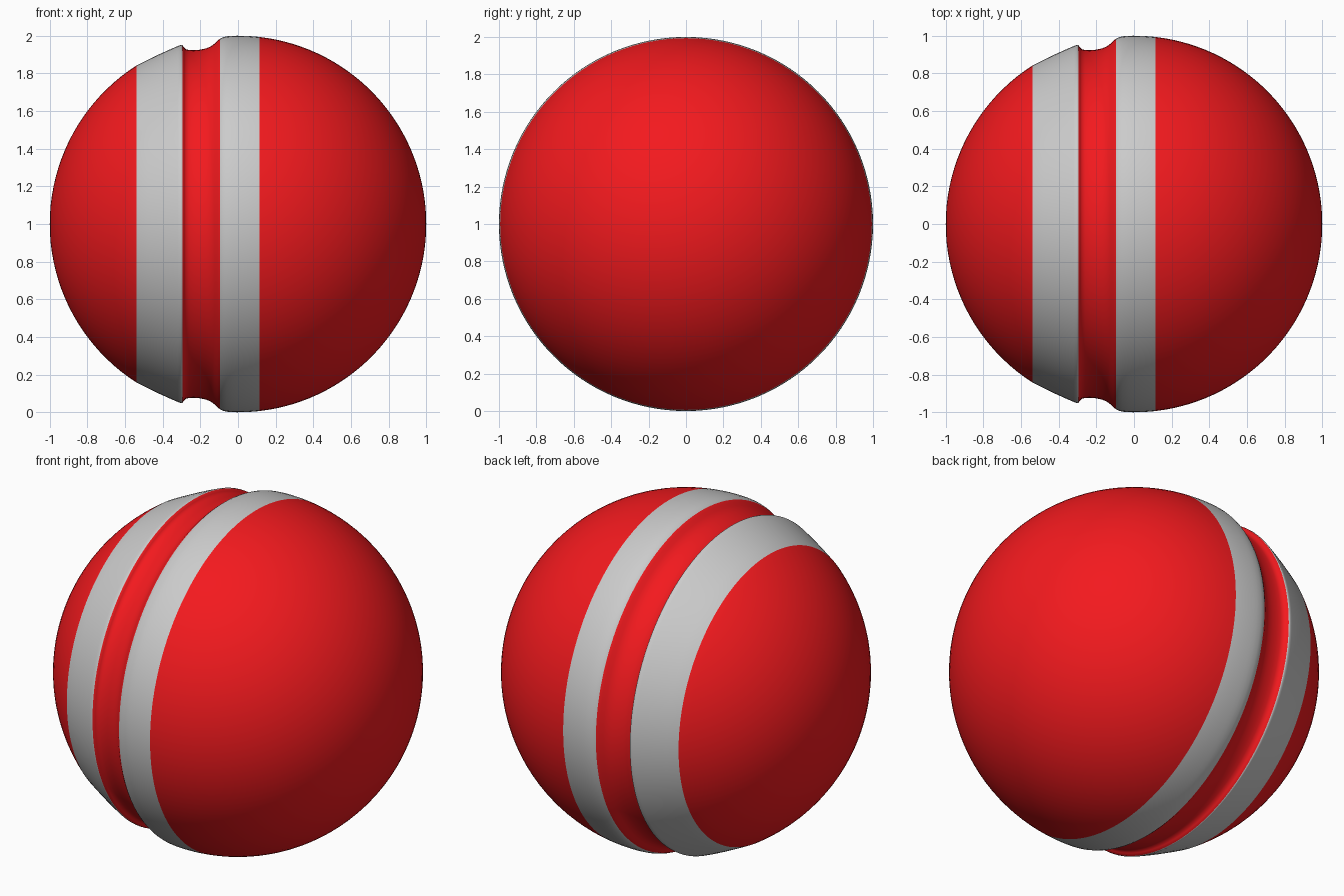
import bpy, bmesh
from math import sin, cos, pi, sqrt, acos, radians

if "Cube" in bpy.data.objects:
    bpy.data.objects.remove(bpy.data.objects["Cube"])

SEGMENTS = 128


def arc(x0, x1, n):
    """Points (x, radius) along the unit sphere from x0 to x1."""
    a0, a1 = acos(-x0), acos(-x1)
    angles = [a0 + (a1 - a0) * i / n for i in range(n + 1)]
    return [(-cos(a), abs(sin(a))) for a in angles]


# Side profile: small cap, left stripe, groove, right stripe, large cap
small_cap = arc(-1, -0.54, 20)
left_stripe = [(-0.48, 0.872), (-0.42, 0.901), (-0.36, 0.928),
               (-0.32, 0.945), (-0.305, 0.951), (-0.295, 0.95)]
groove = [(-0.286, 0.937), (-0.277, 0.928), (-0.26, 0.924), (-0.235, 0.923),
          (-0.20, 0.926), (-0.17, 0.933), (-0.145, 0.943), (-0.125, 0.958),
          (-0.11, 0.973), (-0.095, 0.985)]
right_stripe = [(-0.08, 0.992), (-0.06, 0.997)] + arc(-0.03, 0.115, 6)
large_cap = arc(0.115, 1, 32)[1:]
profile = small_cap + left_stripe + groove + right_stripe + large_cap

# Revolve the profile around the x axis
bm = bmesh.new()
verts = [bm.verts.new((x, 0, 1 + r)) for x, r in profile]
edges = [bm.edges.new(pair) for pair in zip(verts, verts[1:])]
bmesh.ops.spin(bm, geom=verts + edges, cent=(0, 0, 1), axis=(1, 0, 0),
               angle=2 * pi, steps=SEGMENTS)
bmesh.ops.remove_doubles(bm, verts=bm.verts, dist=0.0005)
bmesh.ops.recalc_face_normals(bm, faces=bm.faces)

# Colour the two stripes grey, everything else red
for f in bm.faces:
    x = f.calc_center_median().x
    f.material_index = int(-0.54 < x < -0.295 or -0.095 < x < 0.115)

mesh = bpy.data.meshes.new("striped_ball")
bm.to_mesh(mesh)
bm.free()
for name, colour in (("red", (0.9, 0.01, 0.013, 1)), ("grey", (0.8, 0.8, 0.8, 1))):
    mat = bpy.data.materials.new(name)
    mat.diffuse_color = colour
    mat.use_nodes = True
    mat.node_tree.nodes["Principled BSDF"].inputs["Base Color"].default_value = mat.diffuse_color
    mesh.materials.append(mat)

ball = bpy.data.objects.new("striped_ball", mesh)
bpy.context.collection.objects.link(ball)
bpy.context.view_layer.objects.active = ball
ball.select_set(True)
bpy.ops.object.shade_smooth_by_angle(angle=radians(50))
